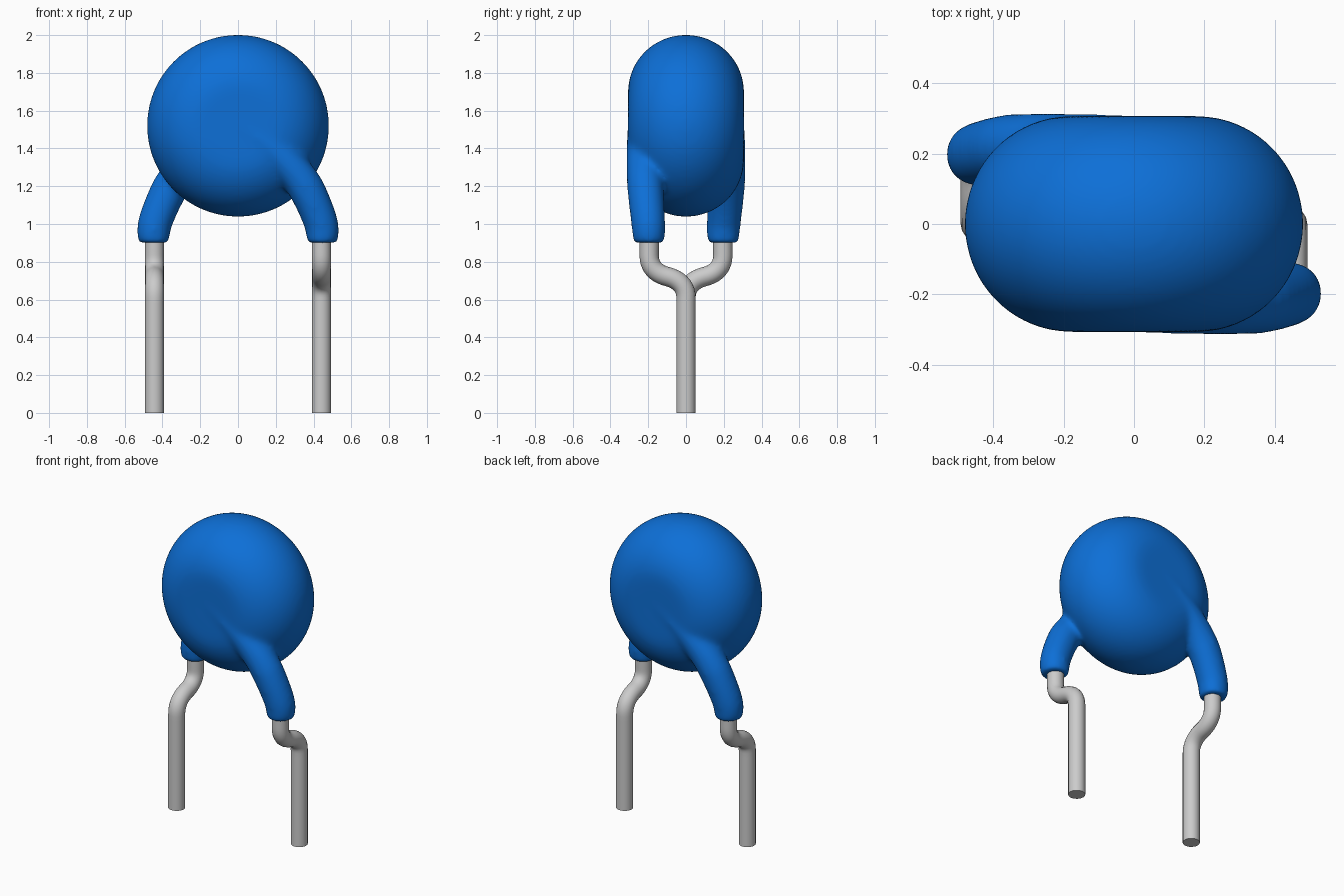
import bpy, bmesh, math
from mathutils import Vector

if "Cube" in bpy.data.objects:
    bpy.data.objects.remove(bpy.data.objects["Cube"])


def material(name, rgb, roughness):
    m = bpy.data.materials.new(name)
    m.use_nodes = True
    m.diffuse_color = (*rgb, 1)
    bsdf = m.node_tree.nodes["Principled BSDF"]
    bsdf.inputs["Base Color"].default_value = (*rgb, 1)
    bsdf.inputs["Roughness"].default_value = roughness
    return m


BLUE = material("blue coating", (0.004, 0.16, 0.68), 0.5)
GREY = material("tinned wire", (0.60, 0.60, 0.60), 0.4)


def select_only(*objs):
    bpy.ops.object.select_all(action='DESELECT')
    for o in objs:
        o.select_set(True)
    bpy.context.view_layer.objects.active = objs[0]


def tube(name, knots, radius, sign, mat):
    """Round tube along knots (point, handle vector, radius scale); sign -1 turns it half round z."""
    cu = bpy.data.curves.new(name, 'CURVE')
    cu.dimensions = '3D'
    cu.bevel_depth = radius
    cu.bevel_resolution = 6
    cu.resolution_u = 10
    cu.use_fill_caps = True
    sp = cu.splines.new('BEZIER')
    sp.bezier_points.add(len(knots) - 1)
    turn = Vector((sign, sign, 1))
    for bp, (co, handle, scale) in zip(sp.bezier_points, knots):
        bp.handle_left_type = bp.handle_right_type = 'FREE'
        c, h = Vector(co) * turn, Vector(handle) * turn
        bp.co, bp.handle_left, bp.handle_right = c, c - h, c + h
        bp.radius = scale
    ob = bpy.data.objects.new(name, cu)
    bpy.context.collection.objects.link(ob)
    select_only(ob)
    bpy.ops.object.convert(target='MESH')
    ob = bpy.context.object
    ob.name = name
    ob.data.materials.clear()
    ob.data.materials.append(mat)
    return ob


# Disc body: rounded profile spun about the y axis
CENTRE_Z, FLAT, RIM, HALF = 1.52, 0.18, 0.302, 0.307
bm = bmesh.new()
profile = [(0, -HALF)]
for i in range(33):
    a = math.pi * (i / 32 - 0.5)
    profile.append((FLAT + RIM * math.cos(a), HALF * math.sin(a)))
profile.append((0, HALF))
verts = [bm.verts.new((r, y, CENTRE_Z)) for r, y in profile]
edges = [bm.edges.new(pair) for pair in zip(verts, verts[1:])]
bmesh.ops.spin(bm, geom=verts + edges, cent=(0, 0, CENTRE_Z), axis=(0, 1, 0),
               angle=math.tau, steps=96)
bmesh.ops.remove_doubles(bm, verts=bm.verts, dist=0.0005)
bmesh.ops.recalc_face_normals(bm, faces=bm.faces)
mesh = bpy.data.meshes.new("coated_body")
bm.to_mesh(mesh)
bm.free()
body = bpy.data.objects.new("coated_body", mesh)
bpy.context.collection.objects.link(body)
mesh.materials.append(BLUE)

# Coating over each wire: ridge across the disc, then down the leg
sleeve = [
    ((-0.03, -0.222, 1.555), (0.05, 0, -0.04), 0.95),
    ((0.20, -0.225, 1.38), (0.06, 0, -0.055), 1.0),
    ((0.36, -0.215, 1.19), (0.035, 0.004, -0.065), 1.08),
    ((0.445, -0.198, 0.98), (0.005, 0.002, -0.04), 1.0),
    ((0.445, -0.197, 0.90), (0, 0, -0.02), 0.92),
]
sleeves = [tube("sleeve", sleeve, 0.091, s, BLUE) for s in (1, -1)]

# Fuse the coating into one softly blended skin
select_only(body, *sleeves)
bpy.ops.object.join()
remesh = body.modifiers.new("fuse", 'REMESH')
remesh.mode = 'VOXEL'
remesh.voxel_size = 0.012
remesh.use_smooth_shade = True
soften = body.modifiers.new("soften", 'SMOOTH')
soften.factor = 0.5
soften.iterations = 32
select_only(body)
bpy.ops.object.convert(target='MESH')
bpy.ops.object.shade_smooth()

# Bare wires with an S bend back to the centre plane
wire = [
    ((0.442, -0.195, 1.00), (0, 0, -0.03), 1),
    ((0.442, -0.195, 0.835), (0, 0, -0.065), 1),
    ((0.442, -0.10, 0.722), (0, 0.055, -0.014), 1),
    ((0.442, 0.0, 0.61), (0, 0, -0.065), 1),
    ((0.442, 0.0, 0.0), (0, 0, -0.1), 1),
]
for label, s in (("left_wire", 1), ("right_wire", -1)):
    ob = tube(label, wire, 0.051, s, GREY)
    select_only(ob)
    bpy.ops.object.shade_smooth_by_angle(angle=math.radians(40))
